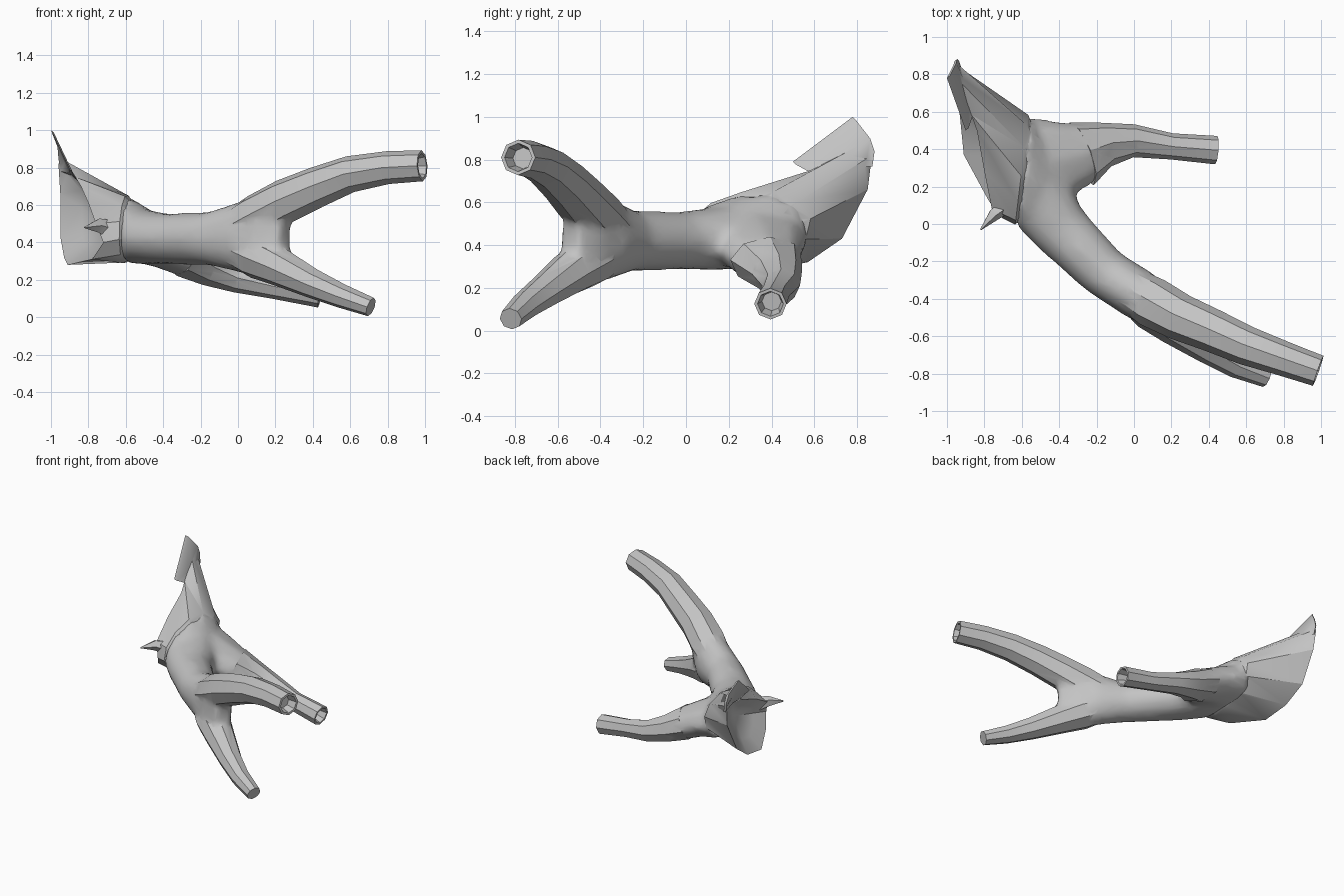
import bpy, bmesh, math
from mathutils import Vector, Matrix

cube = bpy.data.objects.get("Cube")
if cube:
    bpy.data.objects.remove(cube)

wood = bpy.data.materials.new("weathered_grey")
wood.use_nodes = True
GREY = (0.55, 0.55, 0.55, 1)
wood.diffuse_color = GREY
wood.node_tree.nodes["Principled BSDF"].inputs["Base Color"].default_value = GREY


def ring(center, tangent, hw, hh, sides, roll=0):
    """Elliptical cross-section square to the tangent, starting at the +y side."""
    t = Vector(tangent).normalized()
    side = Vector((0, 0, 1)).cross(t).normalized()
    up = t.cross(side)
    turn = Matrix.Rotation(roll, 3, t)
    pts = []
    for k in range(sides):
        a = 2 * math.pi * k / sides
        off = side * (hw * math.cos(a)) + up * (hh * math.sin(a))
        pts.append(Vector(center) + turn @ off)
    return pts


def loft(name, rings, start_tip=None, hollow=False):
    """Skin a list of rings, close both ends, optionally recess the last one."""
    bm = bmesh.new()
    if hollow:
        last = rings[-1]
        mid = sum(last, Vector()) / len(last)
        prev = sum(rings[-2], Vector()) / len(last)
        back = (prev - mid).normalized()
        rings = rings + [[mid + (p - mid) * 0.8 for p in last],
                         [mid + (p - mid) * 0.6 + back * 0.07 for p in last]]
    rows = [[bm.verts.new(p) for p in r] for r in rings]
    n = len(rows[0])
    for a, b in zip(rows, rows[1:]):
        for k in range(n):
            j = (k + 1) % n
            bm.faces.new((a[k], a[j], b[j], b[k]))
    if start_tip:
        v = bm.verts.new(start_tip)
        for k in range(n):
            bm.faces.new((rows[0][(k + 1) % n], rows[0][k], v))
    else:
        bm.faces.new(rows[0][::-1])
    bm.faces.new(rows[-1])
    bmesh.ops.triangulate(bm, faces=bm.faces[:])
    bmesh.ops.recalc_face_normals(bm, faces=bm.faces[:])
    me = bpy.data.meshes.new(name)
    bm.to_mesh(me)
    bm.free()
    me.materials.append(wood)
    ob = bpy.data.objects.new(name, me)
    bpy.context.collection.objects.link(ob)
    return ob


def limb(name, path, sides=8, hollow=False):
    """Tube along (x, y, z, half width, half height) stations."""
    pos = [Vector(p[:3]) for p in path]
    rings = []
    for i, p in enumerate(path):
        t = pos[min(i + 1, len(pos) - 1)] - pos[max(i - 1, 0)]
        rings.append(ring(pos[i], t, p[3], p[4], sides))
    return loft(name, rings, hollow=hollow)


def apply(ob, kind, **settings):
    """Add a modifier to the object and apply it at once."""
    mod = ob.modifiers.new(kind.lower(), kind)
    for key, value in settings.items():
        setattr(mod, key, value)
    bpy.context.view_layer.objects.active = ob
    bpy.ops.object.modifier_apply(modifier=mod.name)


def fuse(ob, parts):
    for part in parts:
        apply(ob, "BOOLEAN", operation="UNION", solver="EXACT", object=part)
        bpy.data.objects.remove(part)


UPPER = [(-.08, -.31, .44, .11, .10), (.10, -.42, .535, .135, .125),
         (.25, -.50, .62, .125, .12), (.42, -.57, .695, .115, .11),
         (.60, -.65, .765, .105, .098), (.80, -.72, .80, .093, .088),
         (.985, -.785, .81, .085, .083)]
LOWER = [(-.05, -.33, .39, .10, .10), (.10, -.45, .325, .125, .12),
         (.22, -.54, .27, .11, .105), (.40, -.665, .18, .085, .08),
         (.55, -.755, .115, .07, .065), (.71, -.82, .055, .055, .052)]
SIDE = [(-.58, .32, .44, .27, .15), (-.42, .34, .395, .23, .13),
        (-.28, .375, .33, .18, .12), (-.15, .425, .265, .12, .10),
        (0, .445, .21, .088, .08), (.20, .415, .165, .07, .068),
        (.44, .395, .125, .076, .074)]

# Trunk: broad at the flare, a narrow waist, then a tall section at the fork
stations = [  # centre, tangent, half width, half height, roll
    ((-.60, .29, .47), (1, -.12, 0), .30, .18, .18),
    ((-.50, .14, .43), (.87, -.5, 0), .21, .15, .05),
    ((-.39, -.03, .42), (.66, -.75, 0), .16, .138, 0),
    ((-.165, -.255, .42), (.71, -.7, 0), .14, .143, 0),
    ((.03, -.38, .43), (.8, -.6, 0), .14, .20, 0),
    ((.15, -.47, .43), (.8, -.6, 0), .11, .20, 0),
    ((.25, -.54, .42), (.8, -.6, 0), .06, .13, 0)]
sections = [ring(c, t, w, h, 12, r) for c, t, w, h, r in stations]
trunk = loft("driftwood_branch", sections)

# Blend the trunk with the limb roots into soft crotches
fuse(trunk, [limb("root", path[:-1]) for path in (UPPER, LOWER, SIDE)])
apply(trunk, "REMESH", mode="VOXEL", voxel_size=0.02)
apply(trunk, "SMOOTH", factor=0.5, iterations=24)
apply(trunk, "DECIMATE", ratio=0.3)

# Torn hollow flare
rim = [Vector(p) for p in (
    (-.95, .85, .66), (-.96, .87, .82), (-.93, .76, .84), (-.87, .585, .75),
    (-.84, .50, .70), (-.80, .28, .61), (-.76, .08, .50), (-.72, .04, .40),
    (-.78, .13, .31), (-.91, .37, .28), (-.93, .57, .32), (-.95, .73, .43))]
bowl = Vector((-.66, .36, .47))
flare = loft("flare", [[p.lerp(bowl, .4) for p in rim], rim, sections[0],
                       ring((-.5, .2, .44), (1, -.3, 0), .12, .09, 12)],
             start_tip=bowl)

# Thin torn flap rising from the rim
flap_edge = [Vector(p) for p in (
    (-.95, .86, .78), (-.96, .87, .85), (-.965, .85, .91), (-1, .78, 1),
    (-.90, .50, .79), (-.87, .59, .74), (-.90, .70, .77))]
flap = loft("flap", [flap_edge, [p + Vector((.015, .012, -.012)) for p in flap_edge]])

# Crisp limbs and the small splinter below the flap
fuse(trunk, [
    flare, flap,
    limb("upper_branch", UPPER, hollow=True),
    limb("lower_branch", LOWER),
    limb("side_branch", SIDE[2:], hollow=True),
    limb("splinter", [(-.66, .12, .46, .05, .06), (-.75, .05, .49, .035, .04),
                      (-.82, -.03, .48, .004, .004)], sides=5)])

bpy.ops.object.select_all(action="DESELECT")
trunk.select_set(True)
bpy.ops.object.shade_smooth_by_angle(angle=math.radians(35))
